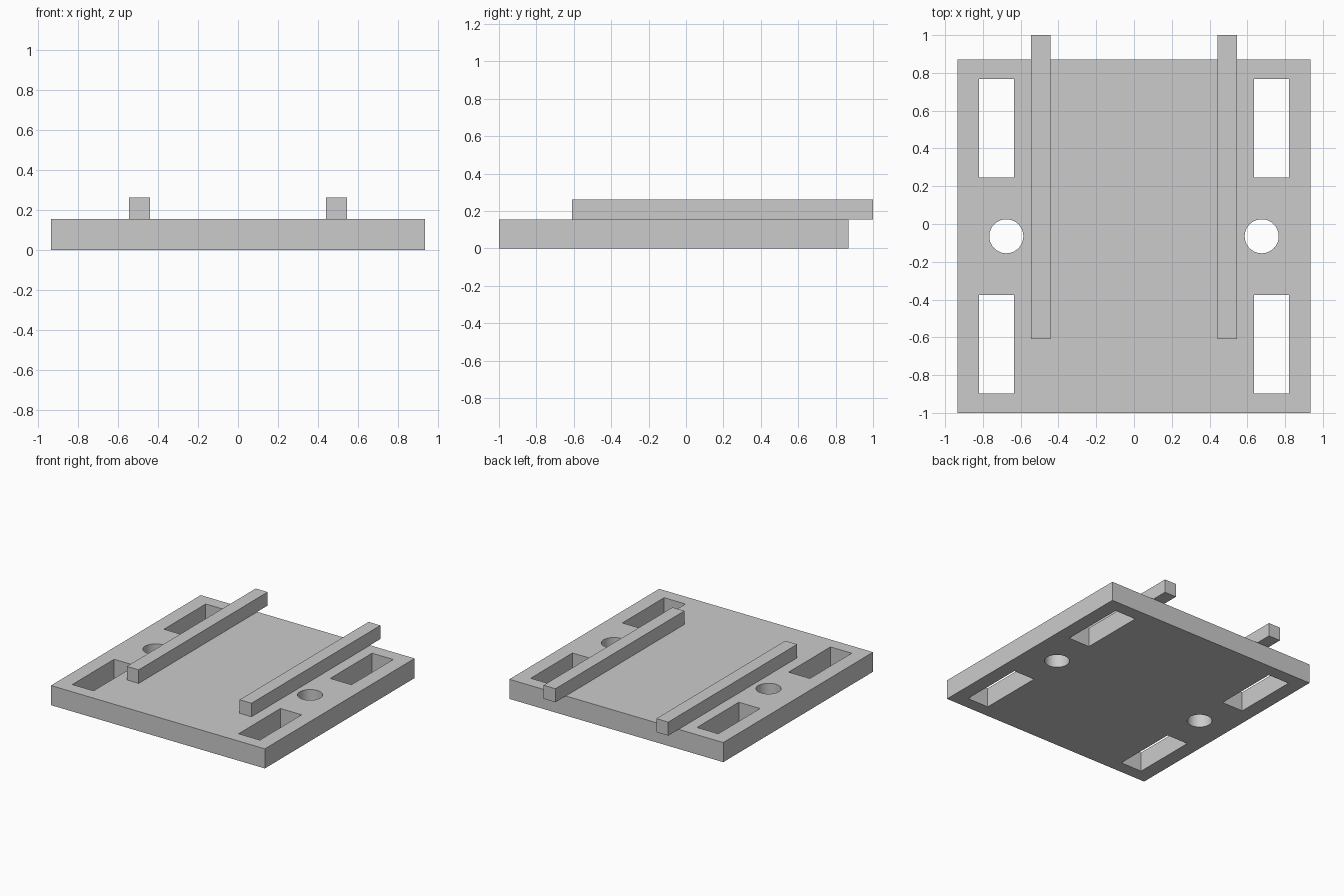
import bpy

default = bpy.data.objects.get("Cube")
if default:
    bpy.data.objects.remove(default, do_unlink=True)

# One flat grey for the whole model
grey = bpy.data.materials.new("light grey")
grey.use_nodes = True
colour = (0.6, 0.6, 0.6, 1)
grey.diffuse_color = colour
grey.node_tree.nodes["Principled BSDF"].inputs["Base Color"].default_value = colour

HALF = 0.935          # half width of the square plate
PLATE_Y = -0.065      # plate centre
PLATE_TOP = 0.155
RAIL_TOP = 0.262


def box(name, low, high):
    """Axis-aligned box between two corners."""
    centre = [(a + b) / 2 for a, b in zip(low, high)]
    bpy.ops.mesh.primitive_cube_add(size=1, location=centre)
    obj = bpy.context.object
    obj.name = name
    obj.scale = [b - a for a, b in zip(low, high)]
    bpy.ops.object.transform_apply(location=False, rotation=False, scale=True)
    obj.data.materials.append(grey)
    return obj


# Base plate
plate = box("base_plate", (-HALF, PLATE_Y - HALF, 0), (HALF, PLATE_Y + HALF, PLATE_TOP))

# Cutters: two slots and a round hole on each side
cutters = []
for side in (-1, 1):
    x = side * 0.727
    for end in (-1, 1):
        y = PLATE_Y + end * 0.572
        cutters.append(box("slot_cutter", (x - 0.093, y - 0.261, -0.1), (x + 0.093, y + 0.261, 0.3)))
    bpy.ops.mesh.primitive_cylinder_add(vertices=64, radius=0.09, depth=0.5,
                                        location=(side * 0.676, PLATE_Y, 0.1))
    hole = bpy.context.object
    hole.name = "hole_cutter"
    hole.data.materials.append(grey)
    cutters.append(hole)

bpy.ops.object.select_all(action='DESELECT')
plate.select_set(True)
bpy.context.view_layer.objects.active = plate
for cutter in cutters:
    cut = plate.modifiers.new("cut", 'BOOLEAN')
    cut.operation = 'DIFFERENCE'
    cut.solver = 'EXACT'
    cut.object = cutter
    bpy.ops.object.modifier_apply(modifier=cut.name)
    bpy.data.objects.remove(cutter, do_unlink=True)
bpy.ops.object.shade_smooth_by_angle()

# Rails resting on the plate and overhanging its back edge
for name, side in (("right_rail", -1), ("left_rail", 1)):
    x = side * 0.493
    box(name, (x - 0.052, -0.61, PLATE_TOP), (x + 0.052, 1, RAIL_TOP))
